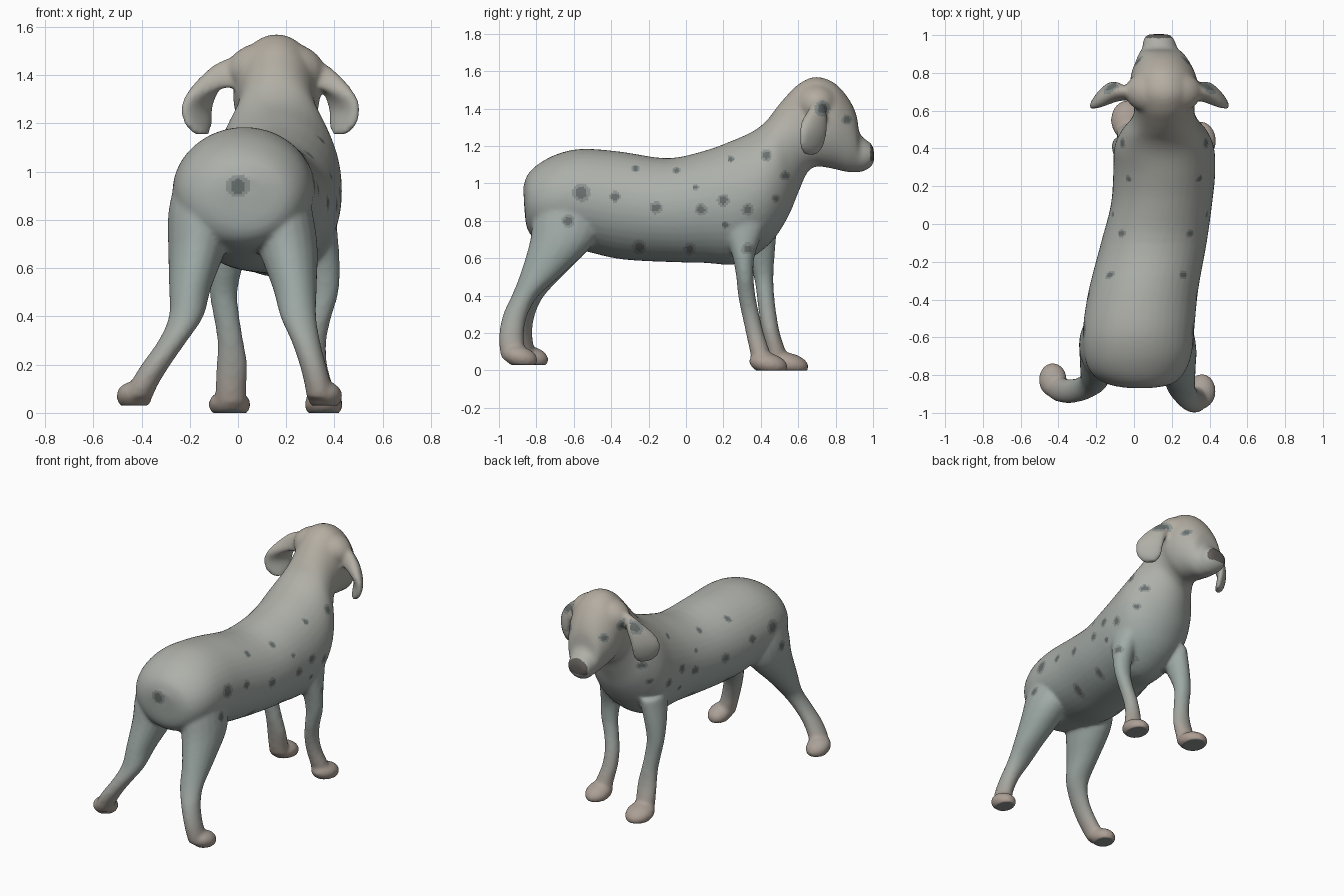
import bpy, bmesh, math
from mathutils import Vector, Matrix

bm = bmesh.new()


def smooth_keys(keys, steps=4):
    """Catmull-Rom interpolation through equal-length tuples."""
    out = []
    for i in range(len(keys) - 1):
        p = [keys[max(0, min(len(keys) - 1, i + k))] for k in (-1, 0, 1, 2)]
        for s in range(steps):
            t = s / steps
            out.append([0.5 * (2 * b + (c - a) * t + (2 * a - 5 * b + 4 * c - d) * t * t
                        + (3 * b - a - 3 * c + d) * t ** 3) for a, b, c, d in zip(*p)])
    return out + [list(keys[-1])]


def loft(rings, n=28):
    """Skin elliptical rings given as (centre, half axis u, half axis v)."""
    loops = []
    for k in smooth_keys(rings):
        c, u, v = Vector(k[0:3]), Vector(k[3:6]), Vector(k[6:9])
        loops.append([bm.verts.new(c + u * math.cos(a) + v * math.sin(a))
                      for a in (2 * math.pi * i / n for i in range(n))])
    for a, b in zip(loops, loops[1:]):
        for i in range(n):
            j = (i + 1) % n
            bm.faces.new((a[i], a[j], b[j], b[i]))
    bm.faces.new(loops[0][::-1])
    bm.faces.new(loops[-1])


def leg(keys):
    loft([(x, y, z, rx, 0, 0, 0, ry, 0) for x, y, z, rx, ry in keys], 20)


def ball(c, r, pitch=0):
    m = (Matrix.Translation(c) @ Matrix.Rotation(math.radians(pitch), 4, 'X')
         @ Matrix.Diagonal((*r, 1)))
    bmesh.ops.create_uvsphere(bm, u_segments=24, v_segments=14, radius=1, matrix=m)


# Torso, neck and head: top (y, z), bottom (y, z), centre x, half width
spine = [
    (-.87, .98, -.865, .88, .03, .07), (-.845, 1.05, -.85, .76, .03, .17),
    (-.78, 1.11, -.80, .70, .02, .245), (-.68, 1.16, -.70, .67, .02, .285),
    (-.55, 1.185, -.55, .64, .025, .295), (-.35, 1.17, -.35, .595, .05, .29),
    (-.10, 1.135, -.10, .58, .105, .28), (.10, 1.175, .10, .575, .145, .268),
    (.25, 1.23, .28, .57, .16, .27), (.36, 1.28, .44, .67, .16, .265),
    (.43, 1.335, .54, .81, .16, .23), (.48, 1.40, .60, .95, .16, .182),
    (.53, 1.46, .65, 1.06, .16, .16), (.60, 1.53, .70, 1.09, .16, .165),
    (.69, 1.57, .75, 1.085, .16, .18), (.79, 1.54, .80, 1.075, .155, .17),
    (.865, 1.46, .865, 1.06, .15, .14), (.91, 1.37, .905, 1.06, .143, .115),
    (.928, 1.27, .93, 1.06, .137, .095), (.965, 1.232, .965, 1.072, .133, .085),
    (.993, 1.21, .99, 1.09, .13, .073), (1.005, 1.175, 1.005, 1.115, .13, .05)]
loft([(cx, (ty + by) / 2, (tz + bz) / 2, hw, 0, 0, 0, (ty - by) / 2, (tz - bz) / 2)
      for ty, tz, by, bz, cx, hw in spine], 40)
# Skull bulge between the ears
ball((.155, .70, 1.42), (.205, .13, .125))

# Hind legs
leg([(.155, -.63, 1.0, .12, .14), (.18, -.635, .84, .128, .18), (.205, -.66, .69, .125, .175),
     (.235, -.77, .52, .092, .115), (.25, -.86, .40, .075, .072), (.28, -.912, .30, .06, .066),
     (.31, -.933, .20, .055, .066), (.33, -.93, .12, .055, .068), (.34, -.92, .06, .055, .065)])
leg([(-.12, -.63, 1.0, .13, .14), (-.15, -.635, .84, .138, .18), (-.168, -.66, .69, .122, .175),
     (-.198, -.76, .52, .088, .115), (-.215, -.83, .40, .072, .072), (-.27, -.87, .30, .06, .064),
     (-.34, -.885, .20, .06, .064), (-.395, -.875, .11, .06, .066), (-.415, -.86, .06, .06, .06)])
# Front legs, standing slightly staggered
leg([(-.01, .37, .78, .075, .12), (-.045, .395, .62, .068, .08), (-.06, .415, .50, .058, .053),
     (-.048, .425, .40, .054, .047), (-.032, .437, .30, .054, .047), (-.025, .455, .20, .064, .047),
     (-.03, .48, .10, .064, .054), (-.03, .49, .04, .064, .05)])
leg([(.33, .31, .78, .08, .12), (.355, .307, .62, .067, .062), (.36, .315, .50, .057, .047),
     (.34, .325, .40, .048, .047), (.32, .345, .30, .047, .047), (.32, .368, .20, .05, .048),
     (.34, .395, .10, .057, .053), (.345, .41, .04, .06, .05)])
# Paws, sloping down to the toes
ball((.36, -.885, .07), (.073, .095, .058), -15)
ball((-.43, -.825, .07), (.075, .092, .058), -15)
ball((-.035, .55, .035), (.088, .108, .058), -12)
ball((.355, .44, .035), (.08, .105, .058), -12)

# Hanging ears, mirrored about the head centre
ear = [(.27, .69, 1.41, .03, -.03, 0, .015, .015, .07),
       (.345, .69, 1.395, .035, -.04, -.01, .02, .02, .05),
       (.405, .685, 1.345, .055, -.065, -.01, .022, .024, .028),
       (.44, .68, 1.27, .062, -.07, 0, .02, .022, .01),
       (.435, .672, 1.20, .055, -.06, 0, .018, .02, 0),
       (.42, .665, 1.155, .028, -.035, 0, .014, .014, 0)]
loft(ear, 20)
loft([(.27 - e[0], e[1], e[2], -e[3], e[4], e[5], -e[6], e[7], e[8]) for e in ear], 20)

# Fuse all parts into one smooth skin
bmesh.ops.recalc_face_normals(bm, faces=bm.faces)
mesh = bpy.data.meshes.new("dog_body")
bm.to_mesh(mesh)
bm.free()
dog = bpy.data.objects.new("dog_body", mesh)
bpy.context.collection.objects.link(dog)
bpy.context.view_layer.objects.active = dog
dog.select_set(True)
rm = dog.modifiers.new("fuse", 'REMESH')
rm.mode, rm.voxel_size = 'VOXEL', .011
sm = dog.modifiers.new("blend", 'SMOOTH')
sm.factor, sm.iterations = .5, 10
bpy.ops.object.convert(target='MESH')
mesh = dog.data

# Flat soles
for v in mesh.vertices:
    v.co.z = max(v.co.z, .03 if v.co.y < -.5 else 0)


def add_material(name, rgb):
    m = bpy.data.materials.new(name)
    m.diffuse_color = (*rgb, 1)
    mesh.materials.append(m)
    return len(mesh.materials) - 1


# Coat: tan paws fading through grey-green belly to pale back and cream head
ramp = [(.42, .34, .29), (.37, .38, .35), (.33, .39, .37), (.36, .41, .39),
        (.41, .43, .40), (.43, .43, .39), (.46, .42, .36)]
shades = smooth_keys(ramp, 4)
for i, rgb in enumerate(shades):
    add_material(f"coat_{i}", rgb)
SPOT = add_material("spot", (.14, .16, .155))
HALO = add_material("spot_edge", (.26, .29, .28))
NOSE = add_material("nose", (.12, .11, .10))

# Spots on both flanks: y, z, radius
spots = [(-.56, .95, .035), (-.63, .80, .025), (-.38, .93, .022), (-.27, 1.08, .015),
         (-.16, .87, .025), (-.25, .66, .028), (-.05, 1.07, .014), (.05, .98, .012),
         (.08, .86, .024), (.20, .91, .024), (.33, .86, .024), (.21, .78, .016),
         (.33, .65, .024), (.43, 1.15, .022), (.53, 1.04, .02), (.48, .92, .016),
         (.24, 1.13, .014), (.02, .65, .024), (.86, 1.34, .02), (.73, 1.40, .03)]


def colour(c, n):
    if c.y > .985 and c.z > 1.12:
        return NOSE
    if c.z < .035 and n.z < -.7:
        return HALO
    d = 9
    if abs(n.x) > .25:
        d = min(math.hypot(c.y - y, c.z - z) / r for y, z, r in spots)
    if c.y < -.8:
        d = min(d, math.hypot(c.x, c.z - .94) / .035)
    if d < 1.4:
        return SPOT if d < .85 else HALO
    t = c.z / 1.5 + .012 * math.sin(9 * c.x + 7 * c.y)
    return max(0, min(len(shades) - 1, round(t * (len(shades) - 1))))


for p in mesh.polygons:
    p.material_index = colour(p.center, p.normal)
    p.use_smooth = True
